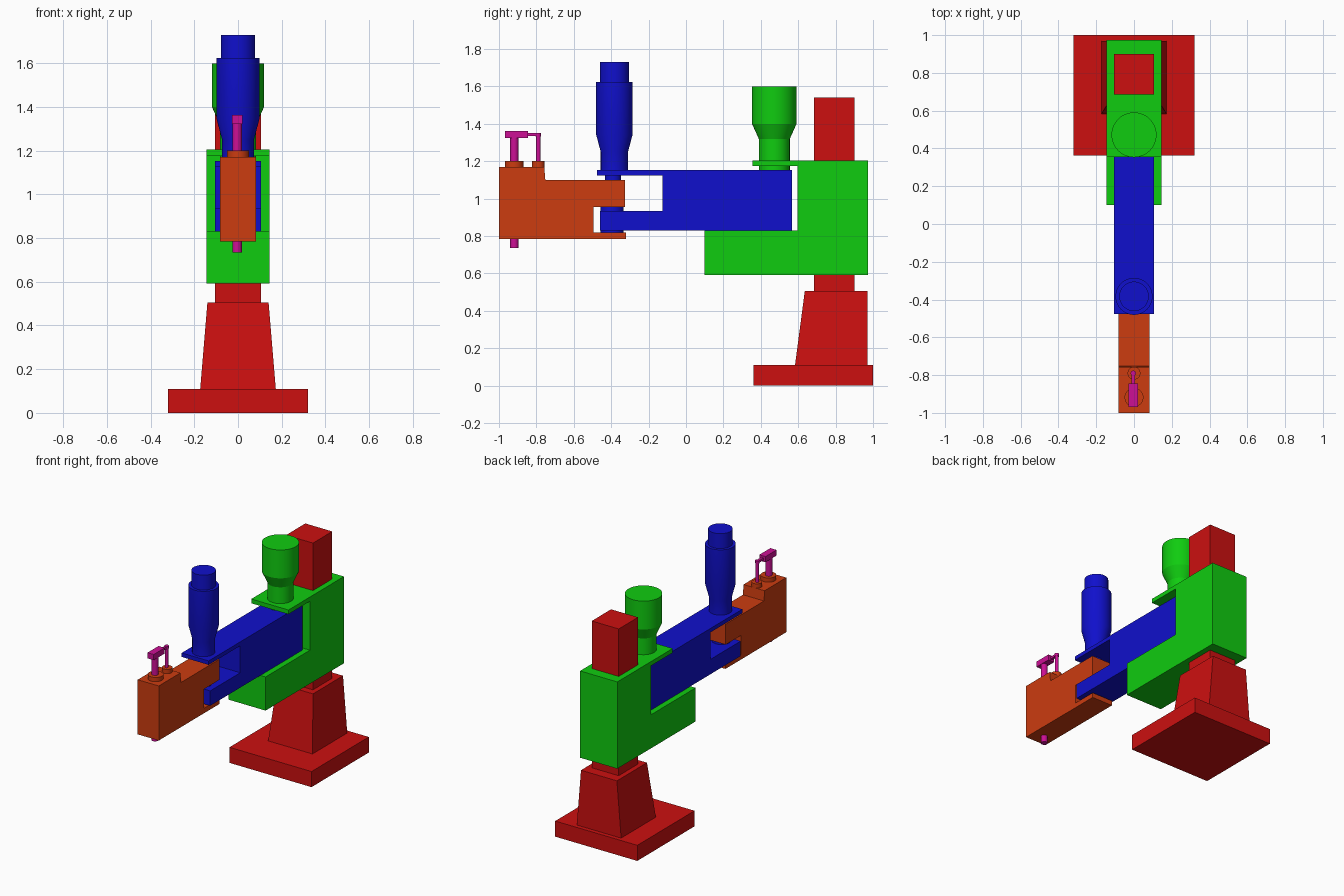
import bpy, bmesh, math

if "Cube" in bpy.data.objects:
    bpy.data.objects.remove(bpy.data.objects["Cube"])


def material(name, rgb):
    m = bpy.data.materials.new(name)
    m.diffuse_color = (*rgb, 1)
    m.use_nodes = True
    m.node_tree.nodes["Principled BSDF"].inputs["Base Color"].default_value = m.diffuse_color
    return m


RED = material("red", (0.604, 0.005, 0.005))
GREEN = material("green", (0.005, 0.604, 0.005))
BLUE = material("blue", (0.005, 0.005, 0.604))
ORANGE = material("orange", (0.604, 0.045, 0.005))
MAGENTA = material("magenta", (0.604, 0.005, 0.30))


def finish(name, bm, mat):
    bmesh.ops.recalc_face_normals(bm, faces=bm.faces)
    mesh = bpy.data.meshes.new(name)
    bm.to_mesh(mesh)
    bm.free()
    mesh.materials.append(mat)
    ob = bpy.data.objects.new(name, mesh)
    bpy.context.collection.objects.link(ob)
    return ob


def side_profile(name, points, half_width, mat):
    """Extrude a (y, z) outline symmetrically across x."""
    bm = bmesh.new()
    face = bm.faces.new([bm.verts.new((-half_width, y, z)) for y, z in points])
    ext = bmesh.ops.extrude_face_region(bm, geom=[face])
    moved = [v for v in ext["geom"] if isinstance(v, bmesh.types.BMVert)]
    bmesh.ops.translate(bm, verts=moved, vec=(2 * half_width, 0, 0))
    return finish(name, bm, mat)


def block(name, half_width, y0, y1, z0, z1, mat):
    return side_profile(name, [(y0, z0), (y1, z0), (y1, z1), (y0, z1)], half_width, mat)


def turned(name, y, rings, mat, sides=48):
    """Capped solid of revolution about a vertical axis, rings = (radius, z)."""
    bm = bmesh.new()
    loops = []
    for r, z in rings:
        angles = [2 * math.pi * i / sides for i in range(sides)]
        loops.append([bm.verts.new((r * math.cos(a), y + r * math.sin(a), z)) for a in angles])
    for lo, hi in zip(loops, loops[1:]):
        for i in range(sides):
            j = (i + 1) % sides
            bm.faces.new((lo[i], lo[j], hi[j], hi[i]))
    bm.faces.new(loops[0][::-1])
    bm.faces.new(loops[-1])
    ob = finish(name, bm, mat)
    bpy.ops.object.select_all(action='DESELECT')
    bpy.context.view_layer.objects.active = ob
    ob.select_set(True)
    bpy.ops.object.shade_smooth_by_angle(angle=math.radians(15))
    return ob


# Floor plate, tapered pedestal and square column
block("base_plate", 0.32, 0.362, 1.0, 0, 0.11, RED)
pedestal = block("pedestal", 0.173, 0.583, 0.97, 0.11, 0.505, RED)
for v in pedestal.data.vertices:
    if v.co.z > 0.3:
        v.co.x *= 0.14 / 0.173
        if v.co.y < 0.7:
            v.co.y = 0.635
block("column", 0.105, 0.685, 0.90, 0.505, 1.54, RED)

# Sliding C-shaped carriage with its motor
side_profile("carriage", [(0.10, 0.593), (0.973, 0.593), (0.973, 1.205), (0.355, 1.205),
                          (0.355, 1.175), (0.595, 1.175), (0.595, 0.83), (0.10, 0.83)],
             0.145, GREEN)
turned("shoulder_motor", 0.472, [(0.083, 1.15), (0.083, 1.32), (0.119, 1.40), (0.119, 1.60)], GREEN)

# Forked upper arm with elbow motor and pivots
side_profile("upper_arm", [(-0.46, 0.83), (0.567, 0.83), (0.567, 1.153), (-0.477, 1.153),
                           (-0.477, 1.125), (-0.125, 1.125), (-0.125, 0.935), (-0.46, 0.935)],
             0.105, BLUE)
turned("elbow_motor", -0.383, [(0.073, 1.153), (0.073, 1.25), (0.098, 1.345), (0.098, 1.625),
                               (0.078, 1.625), (0.078, 1.73)], BLUE)
turned("elbow_shaft", -0.39, [(0.042, 1.10), (0.042, 1.125)], BLUE)
turned("elbow_pivot", -0.395, [(0.061, 0.82), (0.061, 0.955)], BLUE)

# Forearm gripping the elbow, with tool bushings
side_profile("forearm", [(-1.0, 0.785), (-0.322, 0.785), (-0.322, 0.82), (-0.495, 0.82),
                         (-0.495, 0.955), (-0.325, 0.955), (-0.325, 1.10), (-0.752, 1.10),
                         (-0.758, 1.17), (-1.0, 1.17)], 0.082, ORANGE)
turned("spindle_bushing", -0.918, [(0.05, 1.17), (0.05, 1.20)], ORANGE)
turned("guide_bushing", -0.79, [(0.034, 1.17), (0.034, 1.20)], ORANGE)

# Tool spindle, guide rod and the link between them, a hair off centre
tool = [
    turned("spindle", -0.918, [(0.022, 0.735), (0.022, 1.325)], MAGENTA, 32),
    block("spindle_clamp", 0.024, -0.968, -0.845, 1.323, 1.363, MAGENTA),
    block("guide_link", 0.009, -0.845, -0.79, 1.334, 1.350, MAGENTA),
    turned("guide_rod", -0.79, [(0.011, 1.20), (0.011, 1.332), (0.014, 1.332), (0.014, 1.352)],
           MAGENTA, 24),
]
for part in tool:
    part.location.x = -0.004
